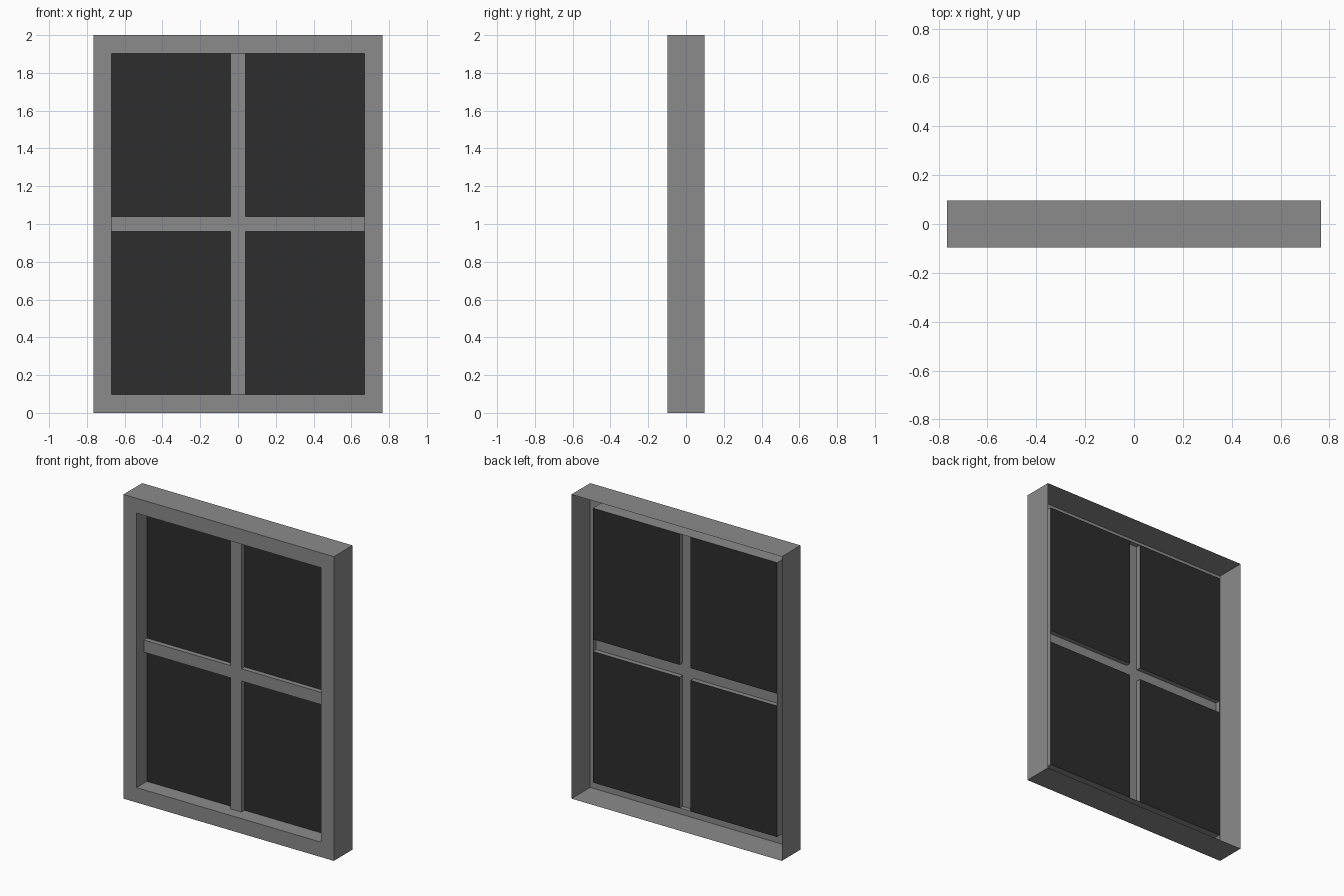
import bpy, bmesh

if "Cube" in bpy.data.objects:
    bpy.data.objects.remove(bpy.data.objects["Cube"])

# Key sizes
OX, Z0, Z1 = 0.765, 0.0, 2.0           # outer frame
IX, J0, J1 = 0.67, 0.098, 1.902        # opening
B = 0.04                               # half width of the bars
FRONT, BACK, BAR, GLASS = -0.097, 0.097, -0.022, 0.01


def material(name, value):
    m = bpy.data.materials.new(name)
    m.diffuse_color = (value, value, value, 1)
    m.use_nodes = True
    m.node_tree.nodes["Principled BSDF"].inputs["Base Color"].default_value = m.diffuse_color
    return m


grey = material("grey_frame", 0.258)
dark = material("dark_glass", 0.026)


def rect(x, z0, z1, y):
    return [(-x, y, z0), (x, y, z0), (x, y, z1), (-x, y, z1)]


def bands(bm, loops):
    """Join a series of closed loops with quads."""
    rows = [[bm.verts.new(p) for p in loop] for loop in loops]
    for a, b in zip(rows, rows[1:]):
        n = len(a)
        for i in range(n):
            bm.faces.new((a[i], a[(i + 1) % n], b[(i + 1) % n], b[i]))
    return rows


def finish(bm, name, mat):
    me = bpy.data.meshes.new(name)
    bm.to_mesh(me)
    bm.free()
    me.materials.append(mat)
    bpy.context.collection.objects.link(bpy.data.objects.new(name, me))


# Outer frame: open-backed shell of outer wall, front face and inner wall
bm = bmesh.new()
bands(bm, [rect(OX, Z0, Z1, BACK), rect(OX, Z0, Z1, FRONT),
           rect(IX, J0, J1, FRONT), rect(IX, J0, J1, GLASS)])
finish(bm, "window_frame", grey)

# Crossing bars: front face in strips, with walls back to the panes
bm = bmesh.new()
xs, zs = [-IX, -B, B, IX], [J0, 1 - B, 1 + B, J1]
for i in range(3):
    for j in range(3):
        if i == 1 or j == 1:
            bm.faces.new([bm.verts.new((x, BAR, z)) for x, z in
                          ((xs[i], zs[j]), (xs[i + 1], zs[j]),
                           (xs[i + 1], zs[j + 1]), (xs[i], zs[j + 1]))])
bmesh.ops.remove_doubles(bm, verts=bm.verts, dist=1e-5)
rim = [e for e in bm.edges if e.is_boundary
       and all(abs(v.co.x) < IX - 0.01 or abs(v.co.z - 1) < B + 0.01 for v in e.verts)
       and not all(abs(abs(v.co.x) - IX) < 1e-4 for v in e.verts)
       and not all(min(abs(v.co.z - J0), abs(v.co.z - J1)) < 1e-4 for v in e.verts)]
ext = bmesh.ops.extrude_edge_only(bm, edges=rim)["geom"]
for v in ext:
    if isinstance(v, bmesh.types.BMVert):
        v.co.y = GLASS
bmesh.ops.recalc_face_normals(bm, faces=bm.faces)
bm.faces.ensure_lookup_table()
if next(f for f in bm.faces if abs(f.normal.y) > 0.9).normal.y > 0:
    bmesh.ops.reverse_faces(bm, faces=bm.faces)
finish(bm, "window_bars", grey)

# Four glass panes
bm = bmesh.new()
for i in (0, 2):
    for j in (0, 2):
        bm.faces.new([bm.verts.new((x, GLASS, z)) for x, z in
                      ((xs[i], zs[j]), (xs[i + 1], zs[j]),
                       (xs[i + 1], zs[j + 1]), (xs[i], zs[j + 1]))])
finish(bm, "glass_panes", dark)
